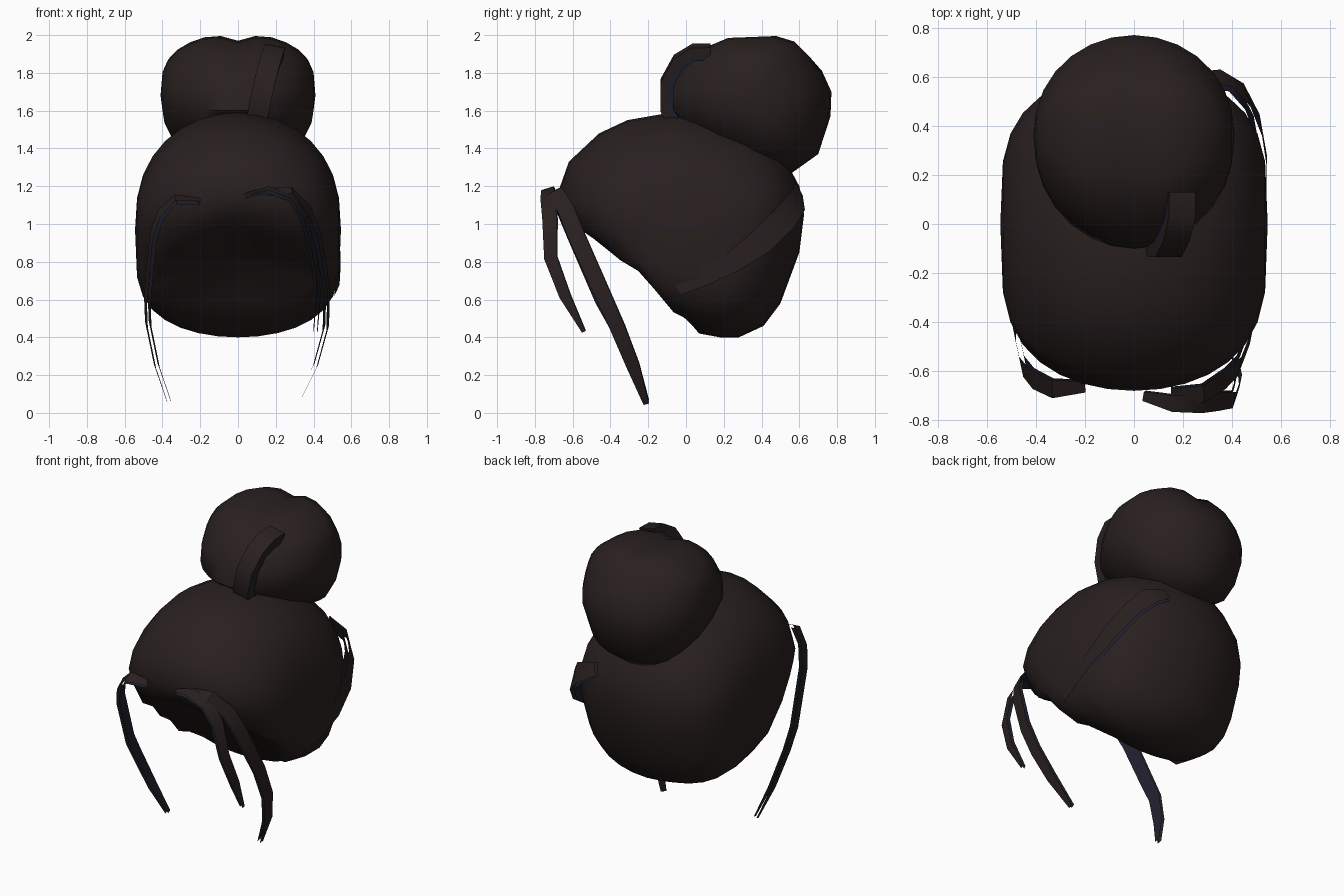
import bpy, bmesh
from math import sin, cos, pi, radians
from mathutils import Vector

cube = bpy.data.objects.get("Cube")
if cube:
    bpy.data.objects.remove(cube, do_unlink=True)


def material(name, rgb):
    m = bpy.data.materials.new(name)
    m.use_nodes = True
    m.diffuse_color = (*rgb, 1)
    bsdf = m.node_tree.nodes["Principled BSDF"]
    bsdf.inputs["Base Color"].default_value = (*rgb, 1)
    bsdf.inputs["Roughness"].default_value = 0.8
    return m


BROWN = material("dark brown hair", (0.022, 0.0145, 0.014))
NAVY = material("navy lock lining", (0.014, 0.015, 0.028))


def finish(name, bm, mats, angle):
    mesh = bpy.data.meshes.new(name)
    bm.to_mesh(mesh)
    bm.free()
    for m in mats:
        mesh.materials.append(m)
    obj = bpy.data.objects.new(name, mesh)
    bpy.context.collection.objects.link(obj)
    bpy.ops.object.select_all(action="DESELECT")
    obj.select_set(True)
    bpy.context.view_layer.objects.active = obj
    bpy.ops.object.shade_smooth_by_angle(angle=radians(angle))
    return obj


def rounded_mass(name, profile, centre, half_width, fullness, shape, layers=14):
    """Side profile swept across x; fullness is given for depth, up and down."""
    deep, up, down = fullness
    bm = bmesh.new()
    rings = []
    for i in range(layers + 1):
        t = pi * (i / layers - 0.5)
        c = max(cos(t), 0)
        ring = []
        for y, z in profile:
            dy, dz = y - centre[0], z - centre[1]
            p = Vector((half_width * sin(t),
                        centre[0] + dy * c ** deep,
                        centre[1] + dz * c ** (up if dz > 0 else down)))
            ring.append(bm.verts.new(shape(p)))
        rings.append(ring)
    n = len(profile)
    for a, b in zip(rings, rings[1:]):
        for j in range(n):
            k = (j + 1) % n
            bm.faces.new((a[j], a[k], b[k], b[j]))
    bmesh.ops.remove_doubles(bm, verts=bm.verts, dist=0.0005)
    bmesh.ops.recalc_face_normals(bm, faces=bm.faces)
    return finish(name, bm, [BROWN], 50)


def ribbon(name, path, width_dir, widths, centre, gap=0.02, edged=False):
    """Two-layer lock: brown outside, navy lining inside, optionally closed edges."""
    bm = bmesh.new()
    pts = [Vector(p) for p in path]
    middle = Vector(centre)
    rows = []
    for i, p in enumerate(pts):
        tangent = (pts[min(i + 1, len(pts) - 1)] - pts[max(i - 1, 0)]).normalized()
        side = Vector(width_dir)
        side = (side - tangent * side.dot(tangent)).normalized() * widths[i] / 2
        out = tangent.cross(side).normalized()
        if out.dot(p - middle) < 0:
            out.negate()
        rows.append((p, side, out))

    def strip(corner_a, corner_b, facing, index):
        """Faces between two edge lines, each set by (side, out) factors."""
        lines = [[bm.verts.new(p + s * c[0] + o * gap * c[1]) for p, s, o in rows]
                 for c in (corner_a, corner_b)]
        for i, (p, s, o) in enumerate(rows[:-1]):
            f = bm.faces.new((lines[0][i], lines[1][i],
                              lines[1][i + 1], lines[0][i + 1]))
            f.normal_update()
            if f.normal.dot(s * facing[0] + o * facing[1]) < 0:
                f.normal_flip()
            f.material_index = index

    strip((-1, .5), (1, .5), (0, 1), 0)
    strip((-1, -.5), (1, -.5), (0, -1), 1)
    if edged:
        for s in (-1, 1):
            strip((s, .5), (s, -.1), (s, 0), 0)
            strip((s, -.1), (s, -.5), (s, 0), 1)
    return finish(name, bm, [BROWN, NAVY], 40)


# Hair cap: full dome, with the underside raised to the hairline
def hairline(p):
    low = min(0.81 - 0.6 * (p.y + 0.23), 0.81 - 1.32 * (p.y + 0.23))
    p.z = max(p.z, low - 0.16 * abs(p.x))
    return p


cap_profile = [(-.68, 1.16), (-.62, 1.33), (-.46, 1.48), (-.31, 1.55), (-.08, 1.59),
               (.12, 1.56), (.34, 1.48), (.52, 1.35), (.6, 1.2), (.625, 1.05),
               (.6, .85), (.5, .58), (.41, .46), (.28, .4), (.18, .4), (.07, .42),
               (-.08, .45), (-.23, .5), (-.33, .6), (-.48, .75), (-.62, .98)]
rounded_mass("hair_cap", cap_profile, (0, .97), .545, (.55, .8, .5), hairline, 16)


# Bun: slightly heart-shaped, dimpled on top and narrower below
def heart(p):
    p.x *= 1 - 0.4 * max(0, 1.6 - p.z)
    if p.z > 1.85:
        p.z -= 0.04 * max(0, 1 - abs(p.x) / 0.12)
    return p


bun_profile = [(-.1, 1.6), (-.08, 1.75), (.01, 1.88), (.1, 1.95), (.22, 2.0),
               (.48, 2.01), (.58, 1.98), (.66, 1.9), (.72, 1.81), (.77, 1.7),
               (.765, 1.57), (.7, 1.37), (.56, 1.27), (.35, 1.3), (.1, 1.42)]
rounded_mass("hair_bun", bun_profile, (.36, 1.68), .41, (.95, .65, .7), heart)

# Lock wrapped over the front of the bun
ribbon("bun_lock",
       [(.1, -.06, 1.54), (.11, -.1, 1.61), (.14, -.1, 1.75), (.17, -.04, 1.86),
        (.19, .04, 1.91), (.19, .13, 1.91)],
       (1, 0, -.2), [.11] * 6, (.1, .33, 1.68), .07, True)

# Lock swept back around the left side of the head
ribbon("side_lock",
       [(.5, -.05, .67), (.525, .1, .725), (.53, .25, .8), (.505, .4, .91),
        (.45, .52, 1.03), (.37, .585, 1.12), (.24, .59, 1.18)],
       (0, -.4, 1), [.1, .1, .11, .14, .14, .13, .08], (0, 0, 1), .025)

# Loose locks framing the face
FACE = (0, -.3, .7)
ribbon("right_long_lock",
       [(-.2, -.66, 1.12), (-.33, -.67, 1.13), (-.41, -.63, 1.05), (-.45, -.58, .93),
        (-.48, -.44, .6), (-.475, -.37, .47), (-.43, -.28, .25), (-.365, -.21, .06)],
       (-.2, 1, .4), [.05, .08, .09, .09, .085, .08, .07, .03], FACE)
ribbon("left_long_lock",
       [(.15, -.69, 1.17), (.28, -.69, 1.17), (.37, -.63, 1.07), (.42, -.58, .94),
        (.47, -.45, .65), (.465, -.36, .45), (.41, -.28, .25), (.31, -.21, .05)],
       (.2, 1, .4), [.05, .08, .09, .09, .085, .08, .07, .03], FACE)
ribbon("left_short_lock",
       [(.04, -.7, 1.15), (.16, -.73, 1.18), (.28, -.73, 1.14), (.35, -.72, 1.03),
        (.4, -.715, .82), (.425, -.64, .62), (.41, -.54, .43)],
       (.2, 1, .3), [.04, .07, .08, .08, .07, .06, .02], FACE)
